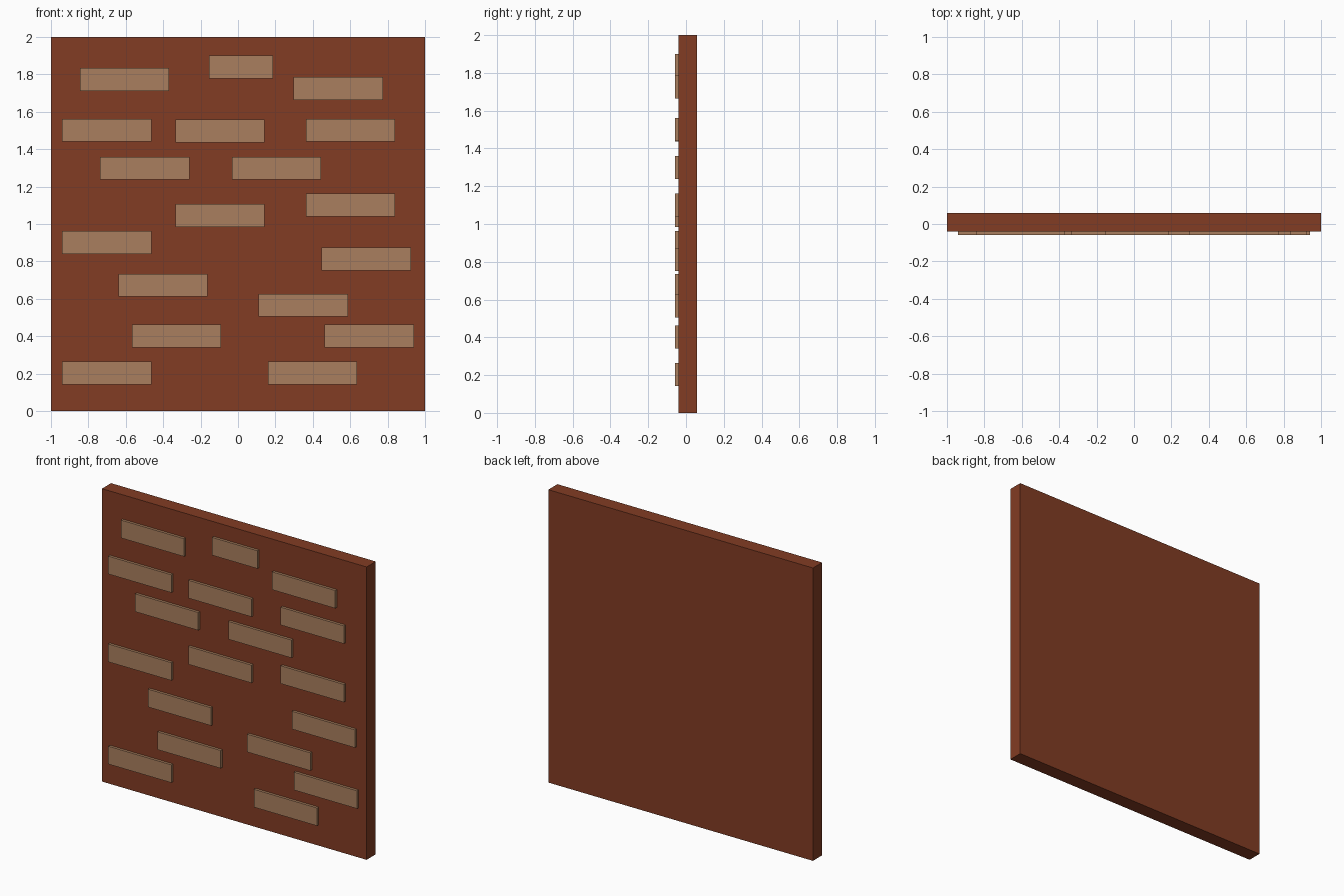
import bpy

if "Cube" in bpy.data.objects:
    bpy.data.objects.remove(bpy.data.objects["Cube"])

def material(name, rgb):
    m = bpy.data.materials.new(name)
    m.diffuse_color = (*rgb, 1)
    m.use_nodes = True
    m.node_tree.nodes["Principled BSDF"].inputs["Base Color"].default_value = m.diffuse_color
    return m

RED = material("red_brown_wall", (0.223, 0.045, 0.017))
TAN = material("tan_brick", (0.40, 0.212, 0.112))

def box(name, lo, hi, mat):
    bpy.ops.mesh.primitive_cube_add(size=1, location=[(a + b) / 2 for a, b in zip(lo, hi)])
    o = bpy.context.object
    o.name = name
    o.scale = [b - a for a, b in zip(lo, hi)]
    bpy.ops.object.transform_apply(location=False, rotation=False, scale=True)
    o.data.materials.append(mat)
    return o

# Wall slab
FRONT, BACK, WALL_FRONT = -0.058, 0.058, -0.04
box("wall", (-1, WALL_FRONT, 0), (1, BACK, 2), RED)

# Raised bricks: left edge and bottom edge of each
W, H = 0.477, 0.122
bricks = [(-0.845, 1.712), (0.298, 1.664),
          (-0.94, 1.44), (-0.335, 1.437), (0.363, 1.44),
          (-0.737, 1.237), (-0.033, 1.237),
          (-0.335, 0.985), (0.363, 1.04),
          (-0.94, 0.84), (0.447, 0.752),
          (-0.64, 0.612), (0.11, 0.505),
          (-0.567, 0.34), (0.463, 0.34),
          (-0.94, 0.142), (0.16, 0.142)]
for x, z in bricks:
    box("brick", (x, FRONT, z), (x + W, WALL_FRONT + 0.002, z + H), TAN)

# Short brick at the top
box("short_brick", (-0.155, FRONT, 1.778), (0.188, WALL_FRONT + 0.002, 1.9), TAN)
